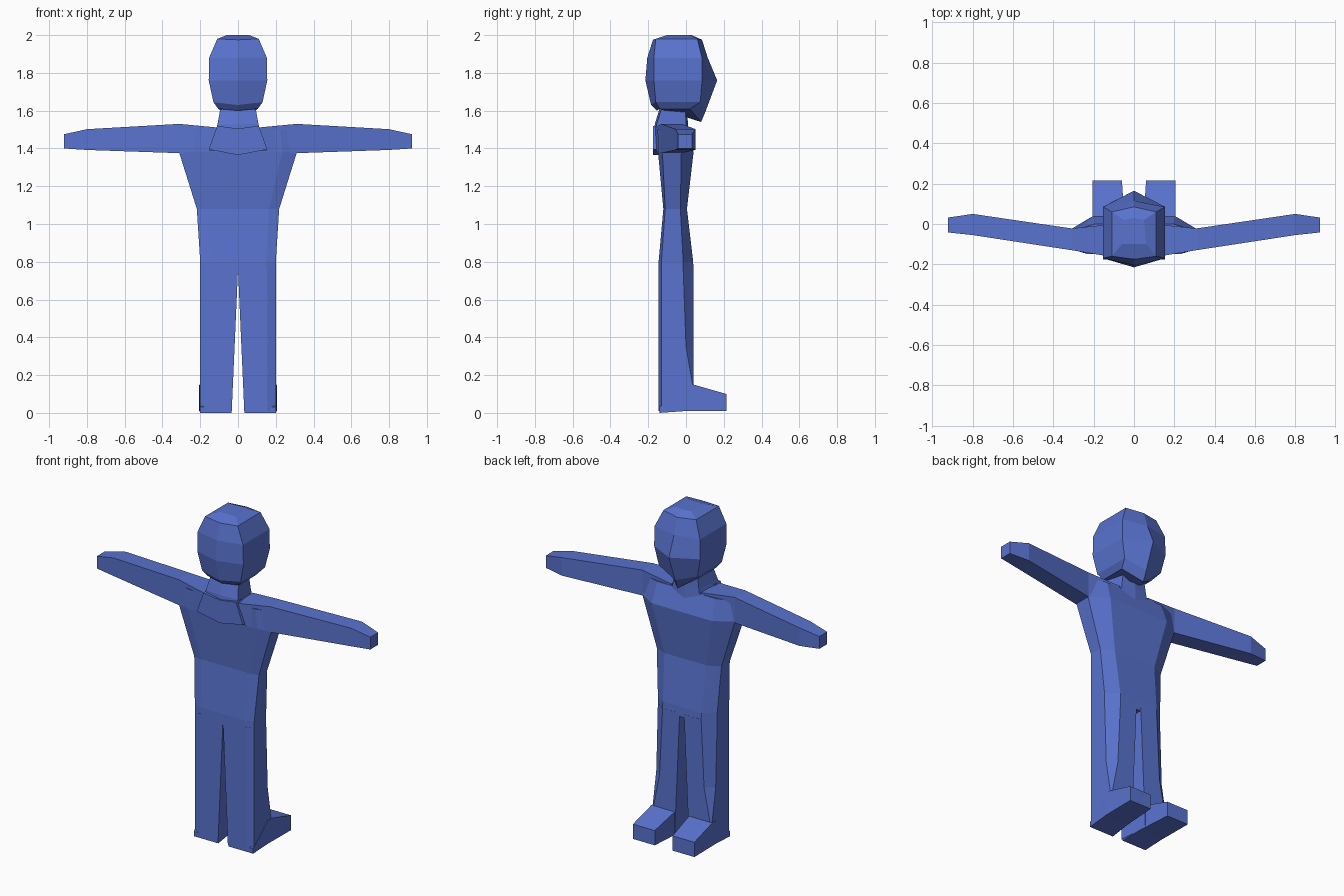
import bpy, bmesh


def loft(name, rings, mirror=True, caps=True):
    """Skin matching rings of points; optionally mirror across x = 0."""
    bm = bmesh.new()
    vs = [[bm.verts.new(p) for p in ring] for ring in rings]
    n = len(rings[0])
    for a, b in zip(vs, vs[1:]):
        for i in range(n):
            j = (i + 1) % n
            bm.faces.new((a[i], a[j], b[j], b[i]))
    if caps:
        bm.faces.new(vs[0])
        bm.faces.new(vs[-1])
    bmesh.ops.recalc_face_normals(bm, faces=bm.faces)
    me = bpy.data.meshes.new(name)
    bm.to_mesh(me)
    bm.free()
    ob = bpy.data.objects.new(name, me)
    bpy.context.collection.objects.link(ob)
    me.materials.append(blue)
    if mirror:
        ob.modifiers.new("mirror", "MIRROR")
    return ob


def sym(half):
    """Complete a ring: half runs from x = 0 to x = 0 on the +x side."""
    return half + [(-x, y, z) for x, y, z in half[-2:0:-1]]


blue = bpy.data.materials.new("blue")
blue.diffuse_color = (0.1, 0.17, 0.62, 1)

# torso: z, half width, front, side front, side back, back
torso = [(0.74, 0.20, -0.145, -0.13, -0.015, 0.04),
         (0.80, 0.20, -0.145, -0.13, -0.015, 0.038),
         (1.08, 0.218, -0.12, -0.11, -0.03, 0.005),
         (1.38, 0.312, -0.148, -0.125, -0.025, 0.04),
         (1.50, 0.30, -0.15, -0.125, -0.03, 0.00)]
loft("torso", [sym([(0, f, z), (0.75 * w, f, z), (w, sf, z), (w, sb, z),
                    (0.65 * w, b, z), (0, b, z)])
               for z, w, f, sf, sb, b in torso], mirror=False)

# legs: z, inner x, outer back y, back bevel x
legs = [(0.76, 0.0, -0.015, 0.13), (0.35, 0.018, 0.0, 0.15),
        (0.15, 0.027, 0.035, 0.19), (0.01, 0.033, 0.035, 0.19)]
loft("legs", [[(i, -0.145, z), (0.155, -0.145, z), (0.20, -0.13, z),
               (0.20, sb, z), (bx, 0.04, z), (i + 0.015, 0.04, z)]
              for z, i, sb, bx in legs])

# feet: y, inner x, outer x, bottom, top
feet = [(-0.14, 0.035, 0.20, 0.0, 0.03), (0.0, 0.045, 0.204, 0.01, 0.15),
        (0.04, 0.048, 0.205, 0.01, 0.15), (0.215, 0.06, 0.207, 0.01, 0.10)]
loft("feet", [[(a, y, l), (b, y, l), (b, y, h), (a, y, h)]
              for y, a, b, l, h in feet])

# arms: x, front, back, bottom, top
arms = [(0.10, -0.165, 0.0, 1.39, 1.51), (0.31, -0.13, -0.022, 1.375, 1.53),
        (0.80, -0.055, 0.05, 1.392, 1.502), (0.922, -0.042, 0.032, 1.40, 1.475)]
loft("arms", [[(x, f, l), (x, b, l), (x, b, h), (x, f, h)]
              for x, f, b, l, h in arms])

# collar plate on the chest
plate = [(0, 1.365), (0.155, 1.395), (0.11, 1.52), (0, 1.505)]
loft("collar", [sym([(x, y, z) for x, z in plate]) for y in (-0.185 + 0.01, -0.12)],
     mirror=False)

# neck: half width, front y and z, back y and z
neck = [(0.125, -0.16, 1.47, 0.005, 1.45), (0.108, -0.155, 1.53, 0.0, 1.53),
        (0.085, -0.115, 1.66, -0.005, 1.66)]
loft("neck", [sym([(0, f - 0.01, fz), (w, f, fz), (w * 0.8, b, bz), (0, b + 0.01, bz)])
              for w, f, fz, b, bz in neck], mirror=False)

# head: half width, side z, front (y, z), side front y, side back y, back (y, z)
head = [(0.105, 1.61, -0.155, 1.60, -0.14, 0.02, 0.08, 1.54),
        (0.13, 1.645, -0.185, 1.63, -0.16, 0.075, 0.105, 1.60),
        (0.155, 1.76, -0.215, 1.76, -0.17, 0.085, 0.165, 1.76),
        (0.153, 1.88, -0.205, 1.88, -0.17, 0.085, 0.115, 1.88),
        (0.11, 1.98, -0.175, 1.975, -0.16, 0.06, 0.085, 1.975)]
rings = [sym([(0, f, fz), (w, sf, z), (w, sb, z), (0, b, bz)])
         for w, z, f, fz, sf, sb, b, bz in head]
rings.append(sym([(0, -0.10, 2.0), (0.06, -0.10, 2.0), (0.05, 0.02, 2.0), (0, 0.03, 2.0)]))
loft("head", rings, mirror=False)
